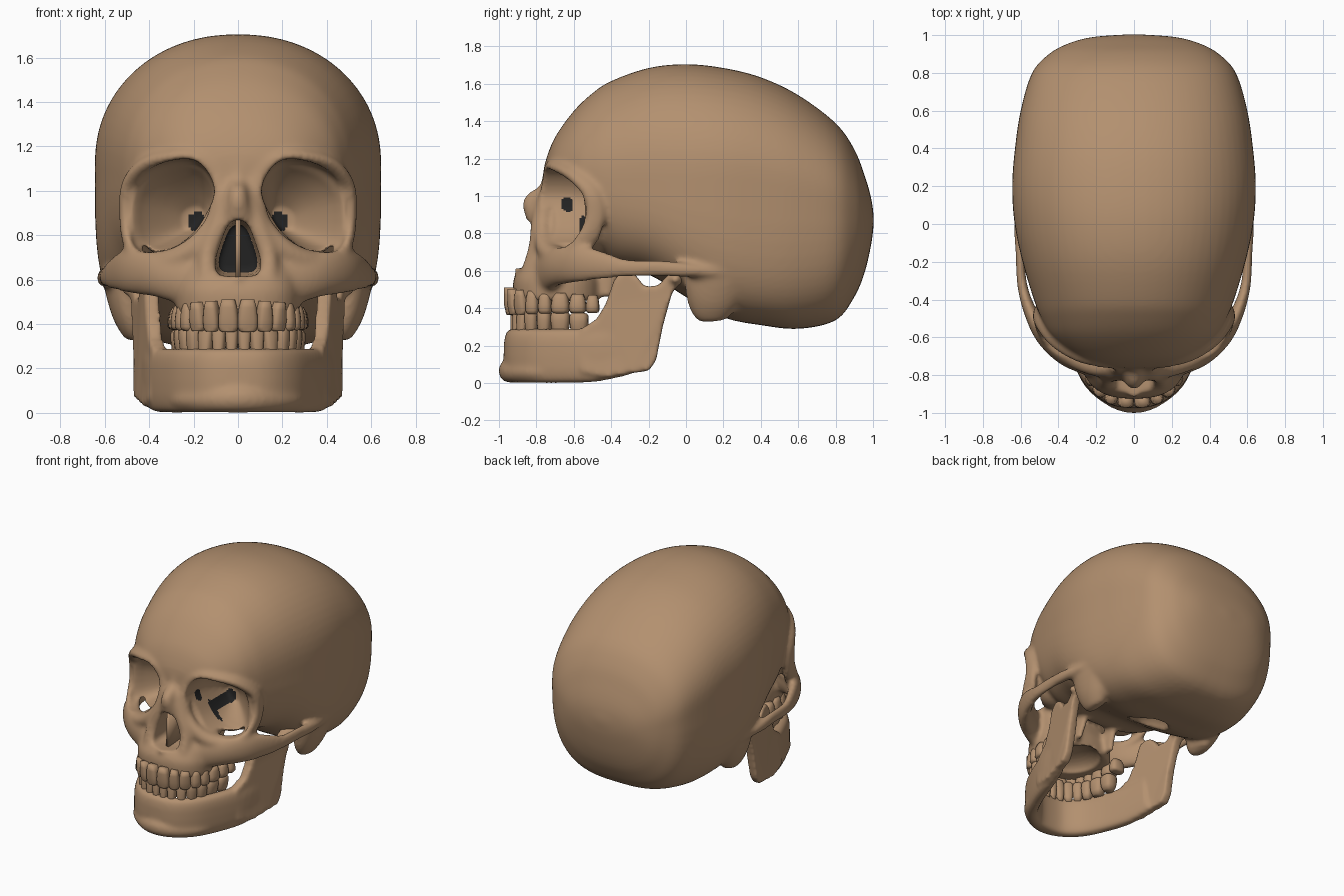
import bpy, bmesh, math
from mathutils import Vector

if "Cube" in bpy.data.objects:
    bpy.data.objects.remove(bpy.data.objects["Cube"])

bone = bpy.data.materials.new("bone tan")
bone.diffuse_color = (0.45, 0.28, 0.16, 1)
bone.use_nodes = True
bone.node_tree.nodes["Principled BSDF"].inputs["Base Color"].default_value = bone.diffuse_color
dark = bpy.data.materials.new("cavity dark")
dark.diffuse_color = (0.016, 0.016, 0.016, 1)
dark.use_nodes = True
dark.node_tree.nodes["Principled BSDF"].inputs["Base Color"].default_value = dark.diffuse_color


def spline(p, k=5, closed=False):
    n, out = len(p), []
    g = lambda j: p[j % n] if closed else p[max(0, min(n - 1, j))]
    for i in range(n if closed else n - 1):
        for s in range(k):
            t = s / k
            out.append([.5 * (2*b + (c-a)*t + (2*a-5*b+4*c-d)*t*t + (3*b-a-3*c+d)*t**3)
                        for a, b, c, d in zip(g(i-1), g(i), g(i+1), g(i+2))])
    return out if closed else out + [list(p[-1])]


def oval(t, n=2.0):
    c, s = math.cos(t), math.sin(t)
    return (math.copysign(abs(c) ** (2/n), c), math.copysign(abs(s) ** (2/n), s))


def angles(n):
    return [2 * math.pi * i / n for i in range(n)]


def loft(bm, rings, closed=False, mirror=False):
    for sx in ((1, -1) if mirror else (1,)):
        vs = [[bm.verts.new((sx*p[0], p[1], p[2])) for p in r] for r in rings]
        n, m = len(vs[0]), len(vs)
        for i in range(m if closed else m - 1):
            a, b = vs[i], vs[(i+1) % m]
            for j in range(n):
                bm.faces.new((a[j], a[(j+1) % n], b[(j+1) % n], b[j]))
        if not closed:
            bm.faces.new(vs[0][::-1])
            bm.faces.new(vs[-1])


def tube(bm, pts, ref, closed=False, mirror=True, n=2.0):
    # points are (x, y, z, side radius, radius along ref)
    pts, rings = spline(pts, 5, closed), []
    m = len(pts)
    for i, p in enumerate(pts):
        a, b = (pts[i-1], pts[(i+1) % m]) if closed else (pts[max(0, i-1)], pts[min(m-1, i+1)])
        t = (Vector(b[:3]) - Vector(a[:3])).normalized()
        n1 = t.cross(Vector(ref)).normalized()
        n2 = n1.cross(t)
        rings.append([Vector(p[:3]) + n1*p[3]*oval(w, n)[0] + n2*p[4]*oval(w, n)[1] for w in angles(20)])
    loft(bm, rings, closed, mirror)


def ball(bm, c, r, mirror=False):
    rings = []
    for i in range(1, 16):
        a = math.pi * i / 16
        rings.append([(c[0] + r[0]*math.sin(a)*math.cos(w), c[1] + r[1]*math.sin(a)*math.sin(w),
                       c[2] - r[2]*math.cos(a)) for w in angles(24)])
    loft(bm, rings, mirror=mirror)


def make(name, bm):
    bmesh.ops.recalc_face_normals(bm, faces=bm.faces)
    me = bpy.data.meshes.new(name)
    bm.to_mesh(me)
    bm.free()
    ob = bpy.data.objects.new(name, me)
    bpy.context.collection.objects.link(ob)
    return ob


def fuse(ob, voxel, smooth, cutter=None):
    if cutter:
        b = ob.modifiers.new("cut", 'BOOLEAN')
        b.operation, b.solver, b.object = 'DIFFERENCE', 'EXACT', cutter
    r = ob.modifiers.new("fuse", 'REMESH')
    r.mode, r.voxel_size = 'VOXEL', voxel
    s = ob.modifiers.new("soften", 'SMOOTH')
    s.factor, s.iterations = 0.5, smooth
    me = bpy.data.meshes.new_from_object(ob.evaluated_get(bpy.context.evaluated_depsgraph_get()))
    ob.modifiers.clear()
    ob.data = me


def finish(ob):
    ob.data.materials.clear()
    ob.data.materials.append(bone)
    ob.data.polygons.foreach_set("use_smooth", [True] * len(ob.data.polygons))


UP, FWD = (0, 0, 1), (0, 1, 0)

# Braincase: stations (y, half width, widest z, top, bottom, lower squareness)
bm = bmesh.new()
case = [(-.765, .02, 1.09, 1.11, 1.07, 2), (-.75, .17, 1.1, 1.19, 1.01, 2), (-.70, .31, 1.1, 1.315, .94, 2),
        (-.6, .43, 1.1, 1.455, .84, 2), (-.5, .49, 1.1, 1.55, .72, 2.2), (-.4, .53, 1.1, 1.615, .62, 2.8),
        (-.2, .59, 1.12, 1.685, .58, 3.4), (0, .632, 1.12, 1.705, .46, 3.8), (.2, .645, 1.12, 1.685, .35, 4),
        (.4, .63, 1.1, 1.635, .31, 4), (.6, .6, 1.05, 1.54, .29, 3.5), (.8, .54, .98, 1.39, .335, 3),
        (.9, .45, .93, 1.25, .46, 2.6), (.955, .35, .89, 1.11, .59, 2.3), (.99, .22, .87, .99, .74, 2),
        (1.004, .03, .87, .89, .85, 2)]
rings = []
for y, hw, zc, zt, zb, nl in spline(case, 4):
    ring = []
    for w in angles(64):
        c, s = oval(w, 2.15 if w < math.pi else nl)
        ring.append((hw*c, y, zc + s*((zt-zc) if s > 0 else (zc-zb))))
    rings.append(ring)
loft(bm, rings)

# Upper jaw block: stations (z, half width, front y, back y)
rings = []
for z, hw, f, b in spline([(.44, .275, -.92, -.45), (.54, .28, -.925, -.45), (.6, .27, -.9, -.47),
                           (.68, .28, -.83, -.5), (.76, .28, -.77, -.5), (.85, .2, -.75, -.42),
                           (.98, .14, -.74, -.4)], 4):
    rings.append([(hw*oval(w, 2.5)[0], (f+b)/2 + (b-f)/2*oval(w, 2.5)[1], z) for w in angles(32)])
loft(bm, rings)

# Eye socket shell and rim
ball(bm, (.28, -.5, .92), (.205, .17, .23), True)
tube(bm, [(.10, -.73, 1.07, .05, .04), (.19, -.72, 1.15, .03, .04), (.30, -.685, 1.155, .03, .045),
          (.42, -.61, 1.12, .03, .045), (.495, -.515, 1.03, .03, .05), (.51, -.485, .9, .025, .055),
          (.49, -.53, .77, .03, .06), (.42, -.63, .69, .045, .05), (.30, -.71, .69, .05, .06),
          (.19, -.76, .75, .05, .05), (.11, -.765, .86, .04, .04), (.085, -.75, .98, .04, .04)],
     FWD, closed=True)
# Nose bridge, flanks and spine
tube(bm, [(0, -.73, 1.09, .06, .04), (0, -.755, 1.03, .05, .035), (0, -.82, .97, .045, .05),
          (0, -.815, .9, .06, .045), (0, -.79, .82, .08, .04)], FWD, mirror=False)
tube(bm, [(.04, -.77, .99, .035, .035), (.085, -.79, .85, .045, .04), (.135, -.795, .72, .045, .05),
          (.14, -.82, .6, .05, .06)], FWD)
ball(bm, (0, -.875, .61), (.03, .05, .025))
# Cheekbone running into the arch
tube(bm, [(.22, -.75, .59, .06, .11), (.36, -.69, .625, .06, .105), (.475, -.59, .64, .05, .105),
          (.55, -.46, .63, .035, .08), (.592, -.32, .615, .027, .05), (.603, -.15, .615, .025, .045),
          (.6, 0, .605, .035, .04), (.575, .25, .59, .03, .02)], UP)
# Mastoid and plates behind the palate
tube(bm, [(.53, .2, .66, .09, .2), (.505, .165, .54, .09, .18), (.48, .14, .43, .08, .14),
          (.465, .13, .35, .05, .09), (.46, .13, .33, .02, .04)], FWD)
tube(bm, [(.13, -.38, .68, .03, .07), (.13, -.42, .56, .025, .06), (.14, -.43, .46, .02, .04)], FWD)
skull = make("skull", bm)
fuse(skull, .014, 6)

# Openings cut from the skull
bm = bmesh.new()
outline = spline([(-.19, .06), (-.16, .15), (-.09, .205), (.04, .19), (.14, .13), (.195, .03),
                  (.19, -.13), (.13, -.2), (.0, -.185), (-.09, -.125), (-.15, -.04)], 3, True)
rings = []
for y, k, cx, cz in spline([(-1.05, 1.02, .3, .93), (-.62, 1.02, .3, .93), (-.52, .87, .277, .92),
                            (-.42, .57, .235, .9), (-.34, .25, .2, .875)], 4):
    rings.append([(cx + k*u, y, cz + k*v) for u, v in outline])
loft(bm, rings, mirror=True)
half = [(.0, .87), (.045, .845), (.08, .76), (.102, .68), (.09, .625), (.03, .615)]
pear = spline(half + [(-x, z) for x, z in half[:0:-1]], 3, True)
loft(bm, [[(k*x, y, .73 + k*(z-.73)) for x, z in pear] for y, k in ((-1.1, 1), (-.8, 1), (-.6, .85))])
ball(bm, (0, -.64, .42), (.18, .2, .1))
ball(bm, (0, .14, .36), (.13, .16, .12))
ball(bm, (.63, .0, .53), (.05, .03, .03), True)
cutter = make("opening_cutter", bm)
cutter.hide_render = True
fuse(skull, .012, 4, cutter)
bpy.data.objects.remove(cutter)
finish(skull)
skull.data.materials.append(dark)
for f in skull.data.polygons:
    x, y, z = f.center
    side = f.normal.x * (1 if x > 0 else -1)
    x = abs(x)
    nose = x < .1 and .62 < z < .87 and -.74 < y < -.5 and f.normal.y < -.3
    fissure = ((x-.185)/.04)**2 + ((z-.86)/.045)**2 < 1 and -.55 < y < -.25
    slit = ((y+.55)/.025)**2 + ((z-.83)/.065)**2 < 1 and .1 < x < .28 and side > 0
    duct = ((y+.635)/.035)**2 + ((z-.955)/.04)**2 < 1 and .08 < x < .25 and side > .2
    if nose or fissure or slit or duct:
        f.material_index = 1

# Nasal septum
bm = bmesh.new()
loft(bm, [[(x, -.83, .61), (x, -.60, .61), (x, -.60, .87), (x, -.82, .87)] for x in (-.011, .011)])
finish(make("nasal_septum", bm))

# Lower jaw: body, chin, ramus and condyle
bm = bmesh.new()
side = [(.12, -.905, .145, .05, .145), (.22, -.82, .145, .05, .145), (.295, -.68, .145, .05, .145),
        (.36, -.5, .15, .05, .145), (.40, -.33, .18, .04, .14)]
tube(bm, [(-p[0],) + p[1:] for p in side[::-1]] + [(0, -.925, .145, .05, .145)] + side, UP, mirror=False, n=3)
tube(bm, [(-.33, -.58, .06, .03, .04), (-.24, -.8, .06, .05, .05), (-.12, -.915, .06, .05, .055),
          (0, -.952, .065, .05, .06), (.12, -.915, .06, .05, .055), (.24, -.8, .06, .05, .05),
          (.33, -.58, .06, .03, .04)], UP, mirror=False)
ramus = [(-.56, .06), (-.42, .03), (-.28, .055), (-.2, .065), (-.16, .12), (-.125, .3), (-.075, .48),
         (-.02, .56), (-.09, .585), (-.15, .52), (-.22, .515), (-.28, .59), (-.34, .6), (-.385, .55),
         (-.43, .42), (-.48, .34), (-.56, .29)]
loft(bm, [[(.415 + .2*(y+.25) + max(0, .2-z)*.12 + dx, y, z) for y, z in ramus] for dx in (-.033, .033)],
     mirror=True)
ball(bm, (.45, -.055, .555), (.075, .04, .035), True)
jaw = make("lower_jaw", bm)
fuse(jaw, .012, 10)
finish(jaw)


# Teeth marched along the dental arch
def teeth(name, widths, arch, crown, root):
    bm = bmesh.new()
    path = [Vector(p) for p in spline(arch, 12)]
    lens = [0]
    for a, b in zip(path, path[1:]):
        lens.append(lens[-1] + (b-a).length)
    pos = 0
    for i, w in enumerate(widths):
        d = pos + w/2
        pos += w
        j = min(len(path)-2, max(k for k, l in enumerate(lens) if l <= d))
        t = (path[j+1] - path[j]).normalized()
        c = path[j] + t*(d - lens[j])
        nrm = Vector((-t.y, t.x))
        q = i / (len(widths)-1)
        z0, z1 = crown[0] + (crown[1]-crown[0])*q, root[0] + (root[1]-root[0])*q
        depth = .033 if i < 3 else .042 + .003*(i-3)
        rings = []
        for h, k in ((0, .6), (.04, .84), (.15, .98), (.4, 1), (.75, .88), (1, .65)):
            ring = []
            for a in angles(16):
                u, v = oval(a, 2.8)
                p = c + t*(u*w*.52*k) + nrm*(v*depth*(k if i > 2 else .6 + .4*min(1, h*2.5)))
                ring.append((p.x, p.y, z0 + (z1-z0)*h))
            rings.append(ring)
        loft(bm, rings, mirror=True)
    finish(make(name, bm))


upper = [(0, -.945), (.1, -.928), (.18, -.88), (.225, -.80), (.25, -.7), (.262, -.6), (.265, -.45)]
teeth("upper_teeth", [.088, .07, .075, .07, .07, .095, .09, .07], upper, (.365, .375), (.51, .47))
teeth("lower_teeth", [.056, .06, .068, .07, .075, .1, .1], [(x*.97, y+.035) for x, y in upper],
      (.425, .375), (.25, .26))
